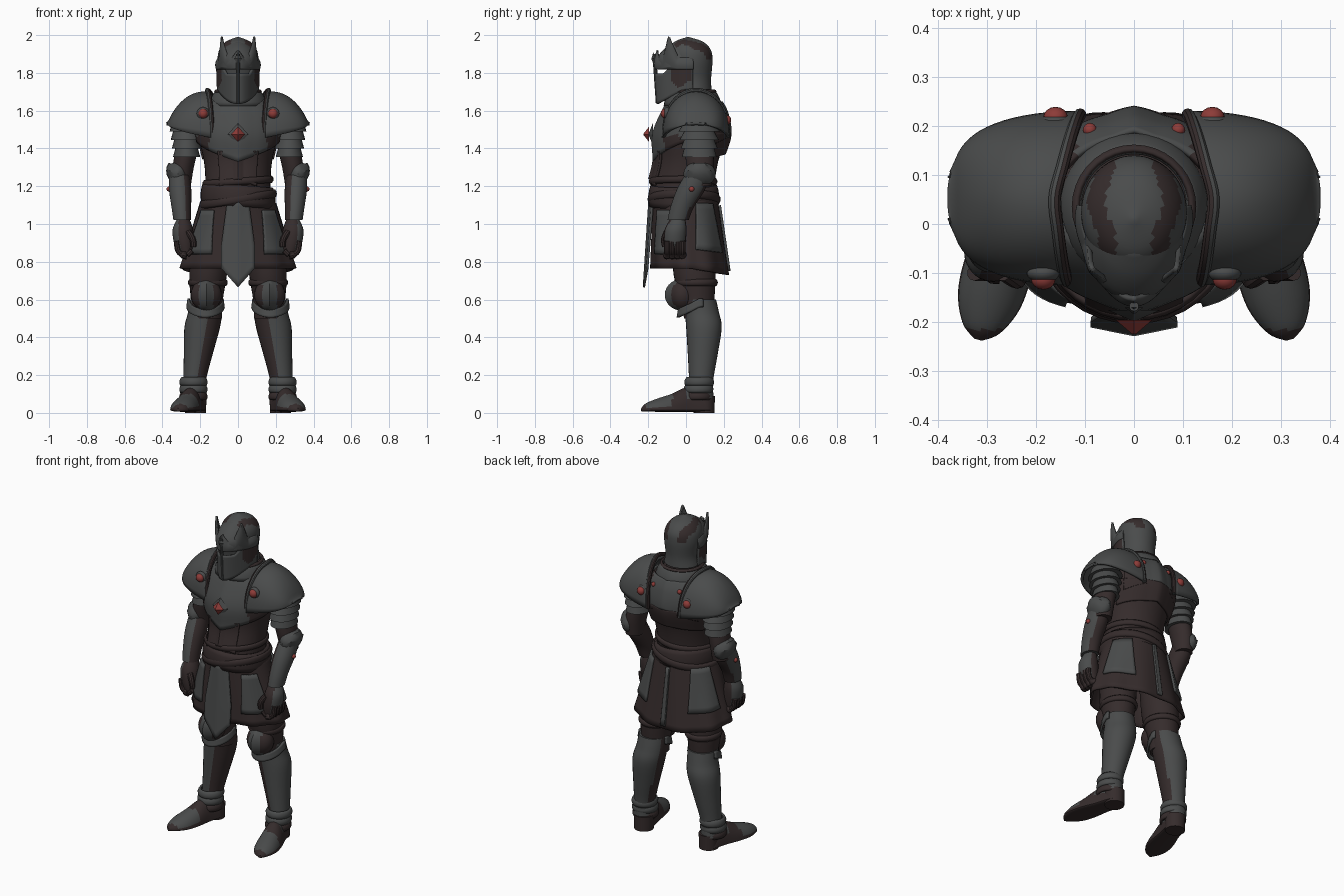
import bpy, bmesh
from math import sin, cos, pi, radians, floor
from mathutils import Vector

cube = bpy.data.objects.get("Cube")
if cube:
    bpy.data.objects.remove(cube, do_unlink=True)

def material(name, rgb):
    m = bpy.data.materials.new(name)
    m.use_nodes = True
    m.diffuse_color = (*rgb, 1)
    m.node_tree.nodes["Principled BSDF"].inputs["Base Color"].default_value = (*rgb, 1)
    return m

MATS = [material("steel_grey", (.068, .071, .071)), material("dark_leather", (.036, .025, .025)),
        material("gem_red", (.27, .045, .04))]
GREY, BROWN, RED = range(3)

def finish(name, bm, colour, mirror=False, thick=0, angle=35):
    """Turn a bmesh into a shaded, coloured object."""
    bmesh.ops.recalc_face_normals(bm, faces=bm.faces)
    bm.normal_update()
    for f in bm.faces:
        f.material_index = colour(f.calc_center_median(), f.normal) if callable(colour) else colour
    me = bpy.data.meshes.new(name)
    bm.to_mesh(me)
    bm.free()
    for m in MATS:
        me.materials.append(m)
    me.shade_smooth()
    me.set_sharp_from_angle(angle=radians(angle))
    ob = bpy.data.objects.new(name, me)
    bpy.context.collection.objects.link(ob)
    if thick:
        s = ob.modifiers.new("Thickness", "SOLIDIFY")
        s.thickness, s.offset = thick, 0
    if mirror:
        ob.modifiers.new("Mirror", "MIRROR").use_mirror_merge = False

def patch(name, f, nu, nv, colour, wrap=False, cap=False, **kw):
    """Surface f(u, v), optionally closed around u and capped at both ends."""
    bm = bmesh.new()
    cols = nu if wrap else nu + 1
    g = [[bm.verts.new(f(i / nu, j / nv)) for i in range(cols)] for j in range(nv + 1)]
    for j in range(nv):
        for i in range(nu):
            k = (i + 1) % cols
            bm.faces.new((g[j][i], g[j][k], g[j + 1][k], g[j + 1][i]))
    for end in (g[0], g[-1]) if cap else ():
        bm.faces.new(end)
    finish(name, bm, colour, **kw)

def sample(rows, t):
    """Smooth interpolation through rows at index t."""
    n = len(rows) - 1
    i = min(int(floor(t)), n - 1)
    s = t - i
    a, b, c, d = (rows[max(0, min(n, i + k))] for k in (-1, 0, 1, 2))
    return [q + .5 * s * (r - p + s * (2 * p - 5 * q + 4 * r - w + s * (3 * (q - r) + w - p)))
            for p, q, r, w in zip(a, b, c, d)]

def oval(x, y, z, rx, ry, a):
    return Vector((x + rx * sin(a), y - ry * cos(a), z))

def loft(name, rows, colour, sides=28, steps=4, **kw):
    """Body through oval rows of (x, y, z, rx, ry); angle 0 faces the front."""
    n = len(rows) - 1
    patch(name, lambda u, v: oval(*sample(rows, v * n), u * 2 * pi), sides, n * steps,
          colour, wrap=True, cap=True, **kw)

def band(name, y, z, h, rx, ry, colour, tilt=0, flare=0, x=0, **kw):
    def f(u, v):
        a, out = u * 2 * pi, .008 * sin(pi * v) + flare * (1 - v)
        return oval(x, y, z + h * (v - .5) + tilt * sin(a), rx + out, ry + out, a)
    patch(name, f, 36, 4, colour, wrap=True, thick=.012, **kw)

def ball(name, p, r, colour, seg=16, ring=10, shape=None):
    bm = bmesh.new()
    bmesh.ops.create_uvsphere(bm, u_segments=seg, v_segments=ring, radius=1)
    for v in bm.verts:
        if shape:
            shape(v.co)
        v.co = Vector(p) + Vector([c * s for c, s in zip(v.co, r)])
    finish(name, bm, colour, True)

def diamond(name, p, w, depth, h, colour):
    """Four-sided pyramid pointing to the front."""
    ring = [Vector(p) + Vector((w * x, 0, h * z)) for x, z in ((1, 0), (0, 1), (-1, 0), (0, -1))]
    tip = Vector(p) - Vector((0, depth, 0))
    patch(name, lambda u, v: ring[round(u * 4) % 4].lerp(tip, v * .9), 4, 1, colour, wrap=True, cap=True)

def tube(name, pts, r, colour, mirror=True):
    """Round cord through points."""
    def f(u, v):
        n = len(pts) - 1
        t, a = v * n, u * 2 * pi
        d = (Vector(sample(pts, min(t + .05, n))) - Vector(sample(pts, max(t - .05, 0)))).normalized()
        side = d.orthogonal() if abs(d.x) > .9 else d.cross(Vector((1, 0, 0))).normalized()
        return Vector(sample(pts, t)) + r * (side * cos(a) + d.cross(side) * sin(a))
    patch(name, f, 10, 5 * (len(pts) - 1), colour, wrap=True, cap=True, mirror=mirror)

# Helmet: skull, forehead, visor and horned brow with a narrow eye gap
loft("helmet_skull", [(0, .035, 1.71, .106, .1), (0, .03, 1.77, .098, .103), (0, .025, 1.86, .108, .115),
                      (0, .02, 1.92, .1, .112), (0, .015, 1.965, .065, .075), (0, .01, 1.99, .004, .004)],
     lambda c, n: BROWN if c.z > 1.87 and c.y > -.07
     and abs(abs(c.x) - .065 - .012 * sin(c.y * 35)) < .018 else GREY, sides=64, steps=6)
loft("forehead", [(0, -.03, 1.83, .1, .125), (0, -.03, 1.88, .1, .122), (0, -.012, 1.93, .08, .1),
                  (0, 0, 1.965, .045, .06)], GREY)

def visor(u, v):
    a = (u - .5) * radians(210)
    front = max(0, cos(a))
    top = 1.83 - .034 * min(1, max(0, (front - .72) * 8))
    return oval(0, .01, (1.71 - .075 * front ** 2) * (1 - v) + top * v, .106 + .004 * v,
                .1 + (.06 + .01 * v) * front ** 2, a)

def brow(u, v):
    a = (u - .5) * radians(210)
    deg = abs(a) * 180 / pi
    horn = max(0, 1 - abs(deg - 46) / 17) ** 1.2
    top = 1.88 + .04 * max(0, 1 - deg / 16) + .12 * horn
    r = .008 * sin(pi * v) - .01 * v + .018 * v * horn
    return oval(0, .01, 1.82 + (top - 1.82) * v, .112 + r, .105 + .065 * max(0, cos(a)) ** 2 + r, a)

patch("visor", visor, 48, 10, lambda c, n: BROWN if -.075 < c.y < .03 and c.z > 1.745 + .02 * sin(c.y * 50)
      else GREY, thick=.012)
patch("horned_brow", brow, 84, 10, GREY, thick=.01)
tube("nose_ridge", [(0, -.15, 1.64), (0, -.157, 1.74), (0, -.168, 1.9)], .01, GREY, False)
diamond("brow_diamond", (0, -.17, 1.875), .02, .014, .035, GREY)

# Neck and torso
loft("neck", [(0, .04, 1.55, .12, .11), (0, .035, 1.64, .1, .1), (0, .035, 1.74, .085, .09)], BROWN)
band("collar", .035, 1.665, .08, .112, .112, GREY, flare=.035)
band("collar_rim", .035, 1.7, .015, .113, .113, BROWN)
TORSO = [(0, -.02, 1.08, .178, .165), (0, -.015, 1.2, .172, .165), (0, .01, 1.33, .18, .16),
         (0, .03, 1.47, .21, .182), (0, .045, 1.59, .2, .15), (0, .045, 1.67, .12, .105)]
loft("torso", TORSO, BROWN, sides=36)

def armour(name, centre, span, low, high, point, colour):
    def f(u, v):
        s = 2 * u - 1
        t = low + point * abs(s) + (high - low - point * abs(s)) * v
        x, y, z, rx, ry = sample(TORSO, t)
        return oval(x, y, z, rx + .012, ry + .01 + .012 * max(0, 1 - abs(s) * 4), centre + s * span)
    patch(name, f, 36, 14, colour, thick=.013)

armour("breastplate", 0, 1.45, 2, 4.7, .75, lambda c, n: BROWN if abs(c.x) > .15 and c.z < 1.47 else GREY)
armour("belly_plate", 0, .55, 1.3, 2.4, -.3, BROWN)
armour("back_plate", pi, 1, 3.1, 4.6, -.5, lambda c, n: BROWN if abs(c.x) > .115 or c.z < 1.47 else GREY)
armour("lower_back_plate", pi, 1.25, 2.3, 3.1, -.2, BROWN)
diamond("chest_mount", (0, -.175, 1.475), .055, .024, .06, GREY)
diamond("chest_gem", (0, -.196, 1.475), .037, .032, .04, RED)

# Waist sash and belts
band("upper_belt", -.015, 1.225, .03, .175, .168, BROWN, tilt=.012)
band("sash", -.012, 1.15, .11, .18, .17, BROWN, tilt=-.015, flare=.008)
band("hip_belt", -.01, 1.13, .04, .192, .18, BROWN, tilt=.03)

# Skirt and the plates hanging on it
def skirt(a, t, off=0):
    fold = 1 + .025 * t * cos(9 * a)
    return oval(0, -.005 + .028 * t, 1.14 - .375 * t - .035 * t * max(0, -cos(a)),
                (.185 + .115 * t) * fold + off, (.165 + .037 * t) * fold + off, a)

def hanging(name, a0, a1, t0, t1, taper, mirror=True):
    def f(u, v):
        w = (u - .5) * (1 - taper * (1 - v))
        return skirt((a0 + a1) / 2 + (a1 - a0) * w, t0 + (t1 - t0) * v, .012)
    patch(name, f, 12, 8, GREY, thick=.014, mirror=mirror)

patch("skirt", lambda u, v: skirt(u * 2 * pi, v), 90, 12, BROWN, wrap=True, thick=.012)
hanging("front_tasset", .5, 1.2, .18, .8, .35)
hanging("rear_tasset", 1.75, 2.6, .08, .72, .3)
hanging("back_seam", pi - .05, pi + .05, .1, .95, 0, False)

def tabard(u, v):
    s = 2 * u - 1
    return Vector((s * (.055 + .033 * min(1, v * 1.5)), -.193 - .03 * v + .018 * abs(s),
                   1.13 - v * (.465 - .1 * abs(s))))
patch("tabard", tabard, 10, 12, GREY, thick=.012)

# Shoulders: sloping domed plate, raised rim and studs
def shoulder(u, v):
    a, b = u * pi, v * pi / 2
    inner = .15 - (.04 * max(0, -cos(a)) + .015 * max(0, cos(a))) * (1 - v)
    return Vector((inner + (.365 - inner) * sin(b) + .08 * max(0, v - .85),
                   .053 - .17 * cos(a) * max(cos(b), .12) ** .6,
                   1.455 + .075 * v + .235 * cos(b) ** 1.45 * sin(a) ** .85))

patch("pauldron", shoulder, 32, 18, GREY, mirror=True, thick=.016)
tube("pauldron_rim", [shoulder(i / 8, 0) + Vector((.012, 0, .018)) * sin(i * pi / 8) for i in range(9)],
     .013, lambda c, n: BROWN if n.x < -.2 else GREY)
for label, x, y, z, out in (("front", .185, -.1, 1.585, -.012), ("back", .16, .205, 1.55, .012)):
    ball(label + "_stud_mount", (x, y, z), (.034, .02, .034), GREY)
    ball(label + "_stud_gem", (x, y + out, z), (.025, .022, .025), RED)
for label, p in (("upper_back", (.09, .192, 1.6)), ("shoulder", (.235, -.09, 1.54)), ("elbow", (.364, .03, 1.185))):
    ball(label + "_gem", p, (.014, .014, .014), RED)

# Arms: overlapping lames, elbow, forearm
lames = []
for i in range(4):
    z, r = 1.355 + .045 * i, .006 * i
    lames += [(.272, .07, z, .072 + r, .092 + r), (.272, .07, z + .045, .06 + r, .08)]
loft("arm_lames", lames, GREY, steps=1, mirror=True, angle=25)
loft("upper_arm", [(.3, .08, 1.2, .05, .055), (.29, .075, 1.3, .056, .072), (.27, .07, 1.4, .06, .075)],
     BROWN, mirror=True)

def elbow_point(co):
    if co.x > .7:
        co.x, co.z = co.x * 1.2, co.z + .25
ball("elbow_guard", (.318, .072, 1.265), (.052, .086, .068), GREY, shape=elbow_point)
loft("forearm", [(.31, .06, 1.26, .054, .066), (.306, .025, 1.18, .059, .075), (.3, -.02, 1.09, .052, .062),
                 (.295, -.042, 1.02, .047, .056)],
     lambda c, n: BROWN if n.x < -.5 or n.y > .6 else GREY, mirror=True)

# Gauntlets
loft("hand", [(.29, -.045, 1.02, .036, .042), (.292, -.055, .97, .054, .058), (.285, -.06, .9, .054, .058),
              (.275, -.06, .84, .038, .05)], lambda c, n: GREY if n.x > .5 else BROWN, mirror=True)
for i in range(4):
    y = -.1 + .027 * i
    tube("finger_%d" % (i + 1), [(.325, y, .91), (.315, y, .855), (.275, y, .835), (.245, y, .86)], .016, BROWN)
tube("thumb", [(.265, -.1, .96), (.24, -.115, .92), (.235, -.11, .88)], .017, BROWN)

# Legs: thigh, knee, greave
loft("thigh", [(.165, .065, .5, .08, .075), (.165, .06, .6, .085, .09), (.158, .045, .74, .1, .112),
               (.14, .04, .95, .1, .11)], BROWN, mirror=True)
band("thigh_strap", .055, .69, .03, .092, .1, BROWN, x=.16, mirror=True)

def knee_ridge(co):
    co.y *= 1 + .35 * max(0, 1 - abs(co.x) * 2.5)
ball("knee_guard", (.168, -.018, .625), (.082, .07, .085),
     lambda c, n: GREY if abs(c.x - .168) < .04 or c.z > .69 else BROWN, 24, 14, knee_ridge)

def knee_flange(u, v):
    a = (u - .5) * 3.6
    front = max(0, cos(a))
    return oval(.172, .07, .56 - .055 * front + .045 * v, .096 - .006 * v, .096 + .018 * front - .008 * v, a)
patch("knee_flange", knee_flange, 28, 4, GREY, mirror=True, thick=.012)
loft("greave", [(.235, .08, .08, .062, .066), (.23, .08, .17, .06, .064), (.212, .088, .3, .075, .078),
                (.19, .095, .45, .094, .094), (.175, .085, .53, .09, .09), (.17, .075, .6, .086, .084)],
     lambda c, n: BROWN if n.x < -.25 and n.y < .5 else GREY, mirror=True)

# Ankle lames and shoes turned outward
for i in range(3):
    band("ankle_lame_%d" % (i + 1), .062 + .004 * i, .09 + .038 * i, .04, .058, .062,
         GREY if i else BROWN, x=.236, flare=.006, mirror=True)
FOOT = [(0, .03, .07), (.03, .055, .1), (.13, .06, .135), (.22, .07, .1), (.3, .066, .075), (.36, .04, .05),
        (.385, .008, .025)]
TOE = Vector((.1, -.36, 0)).normalized()

def foot(u, v):
    along, half, high = sample(FOOT, v * 6)
    s, base = sin(u * 2 * pi), .014 + .012 * max(0, v - .6)
    z = base + ((high - base) if s > 0 else .6 * base) * s
    return Vector((.215, .135, z)) + TOE * along + Vector((-TOE.y, TOE.x, 0)) * half * cos(u * 2 * pi)

patch("shoe", foot, 24, 30, lambda c, n: GREY if n.z > .3 and int(c.y * 14 + 40) % 3 else BROWN,
      wrap=True, cap=True, mirror=True)
loft("heel", [(.225, .095, 0, .056, .056), (.225, .095, .09, .058, .058)], BROWN, steps=1, mirror=True)
